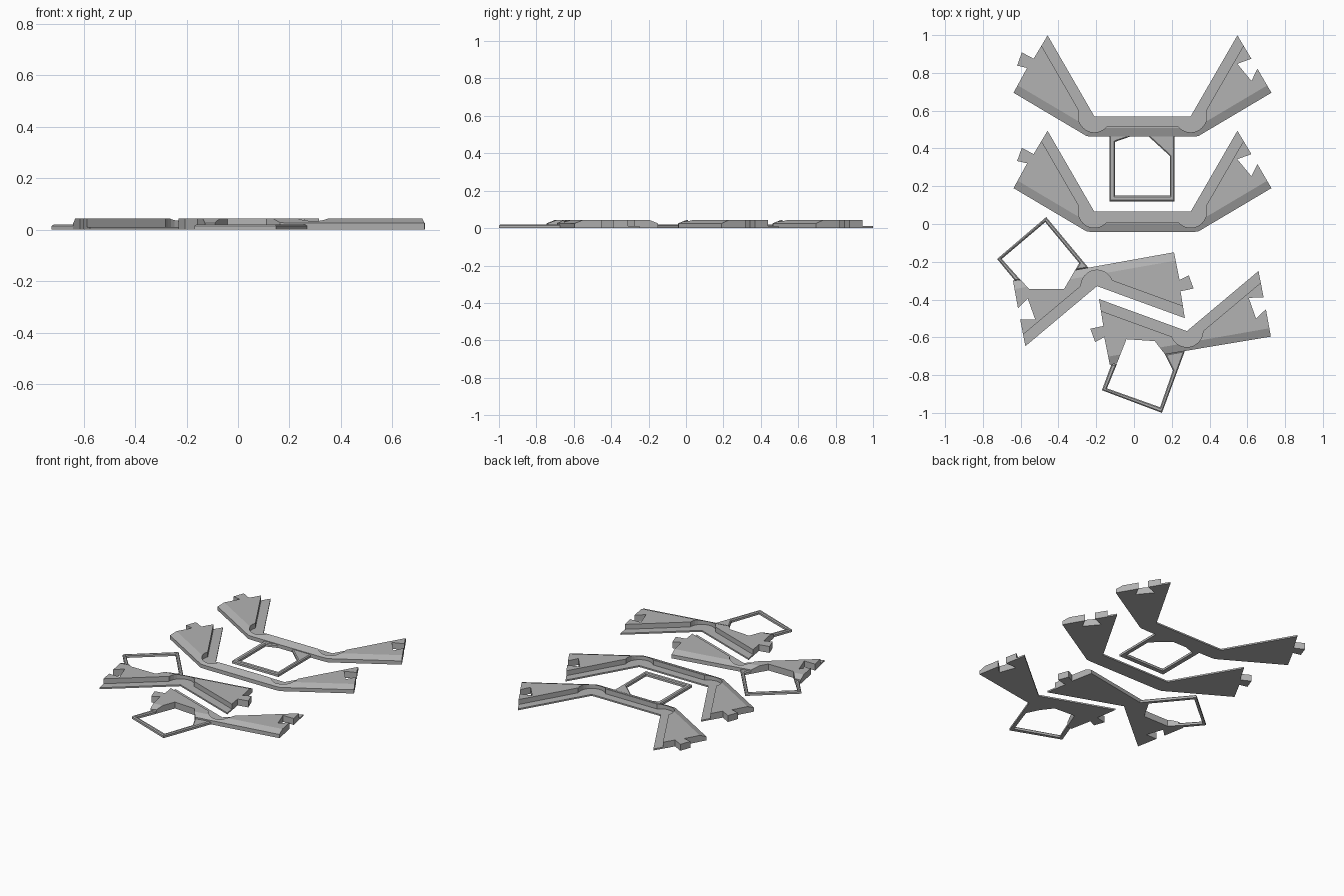
import bpy, bmesh, math
from mathutils import Vector
from mathutils.geometry import intersect_line_line

if "Cube" in bpy.data.objects:
    bpy.data.objects.remove(bpy.data.objects["Cube"], do_unlink=True)

grey = bpy.data.materials.new("plain grey")
grey.use_nodes = True
grey.diffuse_color = (0.45, 0.45, 0.45, 1)
grey.node_tree.nodes["Principled BSDF"].inputs["Base Color"].default_value = grey.diffuse_color

LIP, EDGE, TOP = 0.01, 0.025, 0.043     # heights of the lip, outer edge and body
LIP_WIDTH, RELIEF, SLOPE_RUN = 0.055, 0.085, 0.045

# Wing outline past its tip: (along inner edge, outwards)
TIP, HEEL = (0.495, 0), (0.322, 0.308)
TAB = [(0.425, 0.126), (0.485, 0.163), (0.437, 0.22), (0.40, 0.18)]
NOTCH = [(0.425, 0.126), (0.364, 0.075), (0.323, 0.185), (0.395, 0.18)]


def finish(bm, name):
    bmesh.ops.recalc_face_normals(bm, faces=bm.faces)
    mesh = bpy.data.meshes.new(name)
    bm.to_mesh(mesh)
    bm.free()
    mesh.materials.append(grey)
    bpy.context.collection.objects.link(bpy.data.objects.new(name, mesh))


def prism(points, low, high):
    bm = bmesh.new()
    base = bm.faces.new([bm.verts.new((p[0], p[1], low)) for p in points])
    moved = bmesh.ops.extrude_face_region(bm, geom=[base], use_keep_orig=True)["geom"]
    for v in moved:
        if isinstance(v, bmesh.types.BMVert):
            v.co.z = high
    bmesh.ops.recalc_face_normals(bm, faces=bm.faces)
    return bm


def wing(corner, degrees, side, joint):
    a = math.radians(degrees)
    along = Vector((math.cos(a), math.sin(a), 0))
    out = Vector((math.sin(a), -math.cos(a), 0)) * side
    return [corner + along * u + out * v for u, v in [TIP, *joint, HEEL]]


def stepped_edge(chain, end_a, end_b):
    """Inner edge moved outwards by the lip, with a round relief at each corner."""
    dirs = [(b - a).normalized() for a, b in zip(chain, chain[1:])]
    offs = [Vector((d.y, -d.x, 0)) * LIP_WIDTH for d in dirs]

    def meet(i, tip, end):
        p = chain[i] + offs[i]
        return intersect_line_line(p, p + dirs[i], tip, end)[0]

    reach = math.sqrt(RELIEF ** 2 - LIP_WIDTH ** 2)
    path = [meet(0, chain[0], end_a)]
    for i, corner in enumerate(chain[1:-1]):
        p = offs[i] - dirs[i] * reach
        q = offs[i + 1] + dirs[i + 1] * reach
        start = math.atan2(p.y, p.x)
        sweep = math.atan2(p.x * q.y - p.y * q.x, p.dot(q))
        for k in range(13):
            a = start + sweep * k / 12
            path.append(corner + Vector((math.cos(a), math.sin(a), 0)) * RELIEF)
    path.append(meet(len(dirs) - 1, chain[-1], end_b))
    return path


def bracket(name, corners, tab_angle, notch_angle, mids, follow_mids):
    corners = [Vector((x, y, 0)) for x, y in corners]
    mids = [Vector((x, y, 0)) for x, y in mids]
    left = wing(corners[0], tab_angle, -1, TAB)
    right = wing(corners[-1], notch_angle, 1, NOTCH)
    chain = [left[0], *corners, right[0]]
    outer = right[1:] + mids + left[:0:-1]

    # thin plate that shows as the inner lip
    finish(prism(chain + outer, 0, LIP), name + "_lip")

    # thick body with a sloped outer border
    bm = prism(stepped_edge(chain, left[1], right[1]) + outer, LIP, TOP)
    border = [right[-1], *(mids if follow_mids else []), left[-1]]
    k = (TOP - EDGE) / SLOPE_RUN
    for a, b in zip(border, border[1:]):
        d = (b - a).normalized()
        bmesh.ops.triangulate(bm, faces=bm.faces)
        bmesh.ops.bisect_plane(bm, geom=bm.verts[:] + bm.edges[:] + bm.faces[:],
                               dist=1e-5, clear_outer=True,
                               plane_co=a + Vector((0, 0, EDGE)),
                               plane_no=(-d.y * k, d.x * k, 1))
        bmesh.ops.holes_fill(bm, edges=[e for e in bm.edges if e.is_boundary], sides=0)
    finish(bm, name + "_body")


def frame(name, points):
    bm = prism(points, 0, 0.02)
    rim = [e for e in bm.edges if all(v.co.z > LIP for v in e.verts)]
    bmesh.ops.bevel(bm, geom=rim, offset=0.006, segments=1, affect='EDGES', clamp_overlap=True)
    finish(bm, name)


# Two long brackets, one behind the other
for name, y in (("rear_bracket", 0.57), ("middle_bracket", 0.065)):
    low = y - 0.105
    bracket(name, [(-0.21, y), (0.30, y)], 120, 60,
            [(0.34, low), (0.30, low - 0.003), (-0.21, low - 0.003), (-0.25, low)], True)

# Two angled brackets, each with a window cut into one wing
bracket("left_bracket", [(-0.196, -0.329)], -20, 220,
        [(-0.60, -0.295), (-0.556, -0.344), (-0.37, -0.344), (-0.312, -0.244)], False)
bracket("right_bracket", [(0.28, -0.567)], 160, 40,
        [(0.164, -0.69), (0.11, -0.62), (-0.04, -0.61), (-0.09, -0.737)], False)

# Low window frames
frame("rear_frame", [(-0.13, 0.47), (-0.13, 0.12), (0.215, 0.12), (0.215, 0.47), (0.07, 0.47),
                     (0.19, 0.36), (0.19, 0.15), (-0.10, 0.15), (-0.10, 0.435), (0, 0.47)])
frame("left_frame", [(-0.63, -0.30), (-0.725, -0.185), (-0.465, 0.037), (-0.24, -0.233),
                     (-0.312, -0.244), (-0.29, -0.207), (-0.47, 0.01), (-0.70, -0.185),
                     (-0.60, -0.297)])
frame("right_frame", [(-0.12, -0.745), (-0.17, -0.88), (0.148, -1), (0.27, -0.67), (0.164, -0.69),
                      (0.206, -0.775), (0.138, -0.97), (-0.143, -0.87), (-0.09, -0.74)])
